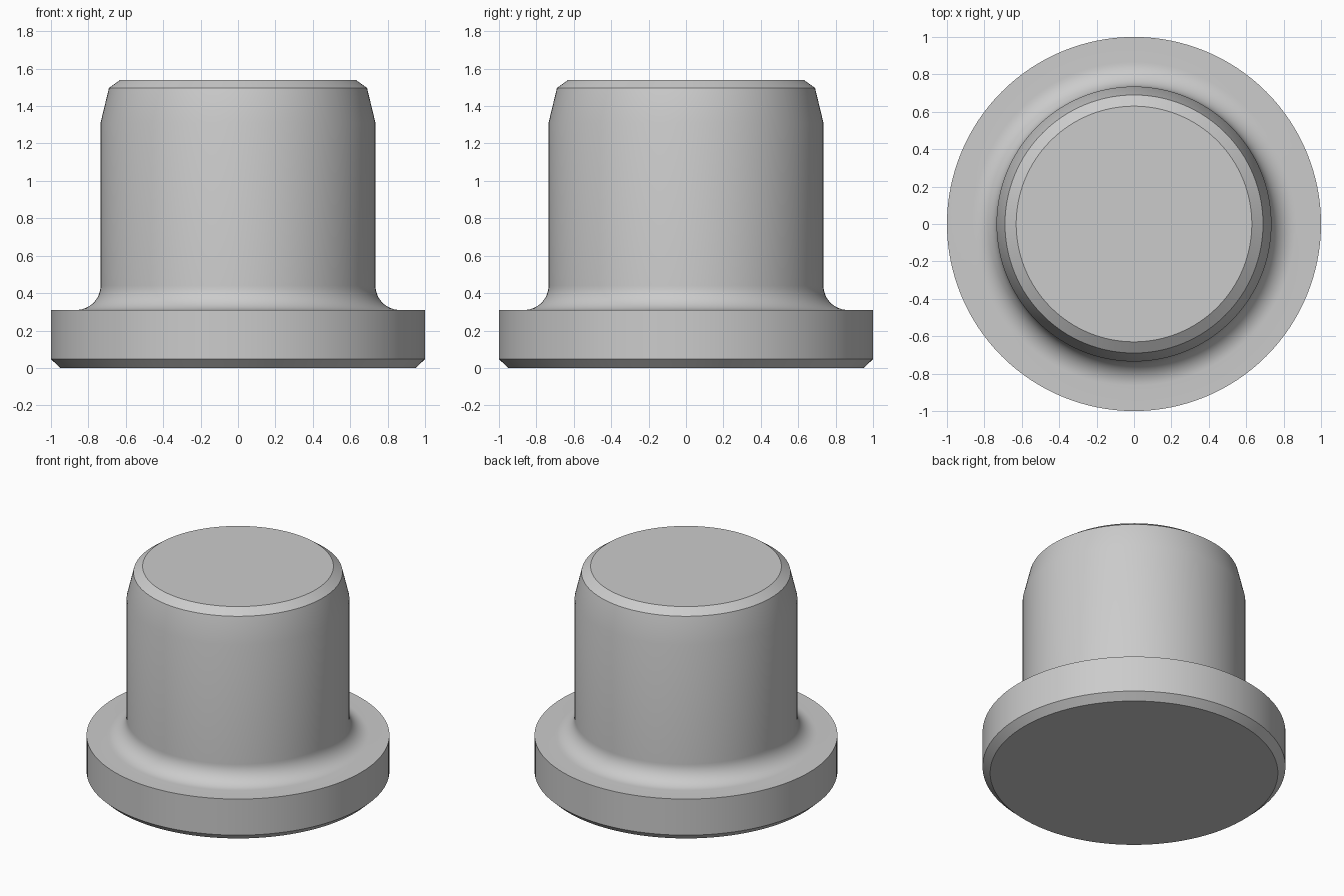
import bpy
import bmesh
from math import cos, sin, pi

SEGMENTS = 128
FILLET_STEPS = 12

cube = bpy.data.objects.get("Cube")
if cube:
    bpy.data.objects.remove(cube, do_unlink=True)

# Plain grey material
grey = bpy.data.materials.new("plain_grey")
grey.use_nodes = True
colour = (0.6, 0.6, 0.6, 1.0)
grey.diffuse_color = colour
grey.node_tree.nodes["Principled BSDF"].inputs["Base Color"].default_value = colour

# Flange profile: bottom chamfer, rim and flat shoulder
flange = [(0.95, 0.0), (1.0, 0.047), (1.0, 0.31)]

# Concave fillet between flange and shaft
shaft_radius, fillet_radius, shoulder = 0.735, 0.13, 0.31
fillet = []
for i in range(FILLET_STEPS + 1):
    a = pi / 2 * i / FILLET_STEPS
    fillet.append((shaft_radius + fillet_radius * (1 - sin(a)),
                   shoulder + fillet_radius * (1 - cos(a))))

# Shaft profile: straight wall, lead-in taper and top chamfer
shaft = [(shaft_radius, 1.31), (0.69, 1.497), (0.63, 1.54)]

# Revolve the profile into rings of quads, closed by flat caps
bm = bmesh.new()
rings = []
for r, z in flange + fillet + shaft:
    rings.append([bm.verts.new((r * cos(2 * pi * k / SEGMENTS),
                                r * sin(2 * pi * k / SEGMENTS), z))
                  for k in range(SEGMENTS)])
for low, high in zip(rings, rings[1:]):
    for k in range(SEGMENTS):
        n = (k + 1) % SEGMENTS
        bm.faces.new((low[k], low[n], high[n], high[k]))
bm.faces.new(rings[0][::-1])
bm.faces.new(rings[-1])
bmesh.ops.recalc_face_normals(bm, faces=bm.faces)

mesh = bpy.data.meshes.new("flanged_plug")
bm.to_mesh(mesh)
bm.free()
mesh.materials.append(grey)
plug = bpy.data.objects.new("flanged_plug", mesh)
bpy.context.collection.objects.link(plug)

# Smooth round walls, sharp chamfer edges
bpy.ops.object.select_all(action="DESELECT")
plug.select_set(True)
bpy.context.view_layer.objects.active = plug
bpy.ops.object.shade_smooth_by_angle(angle=pi / 6)
